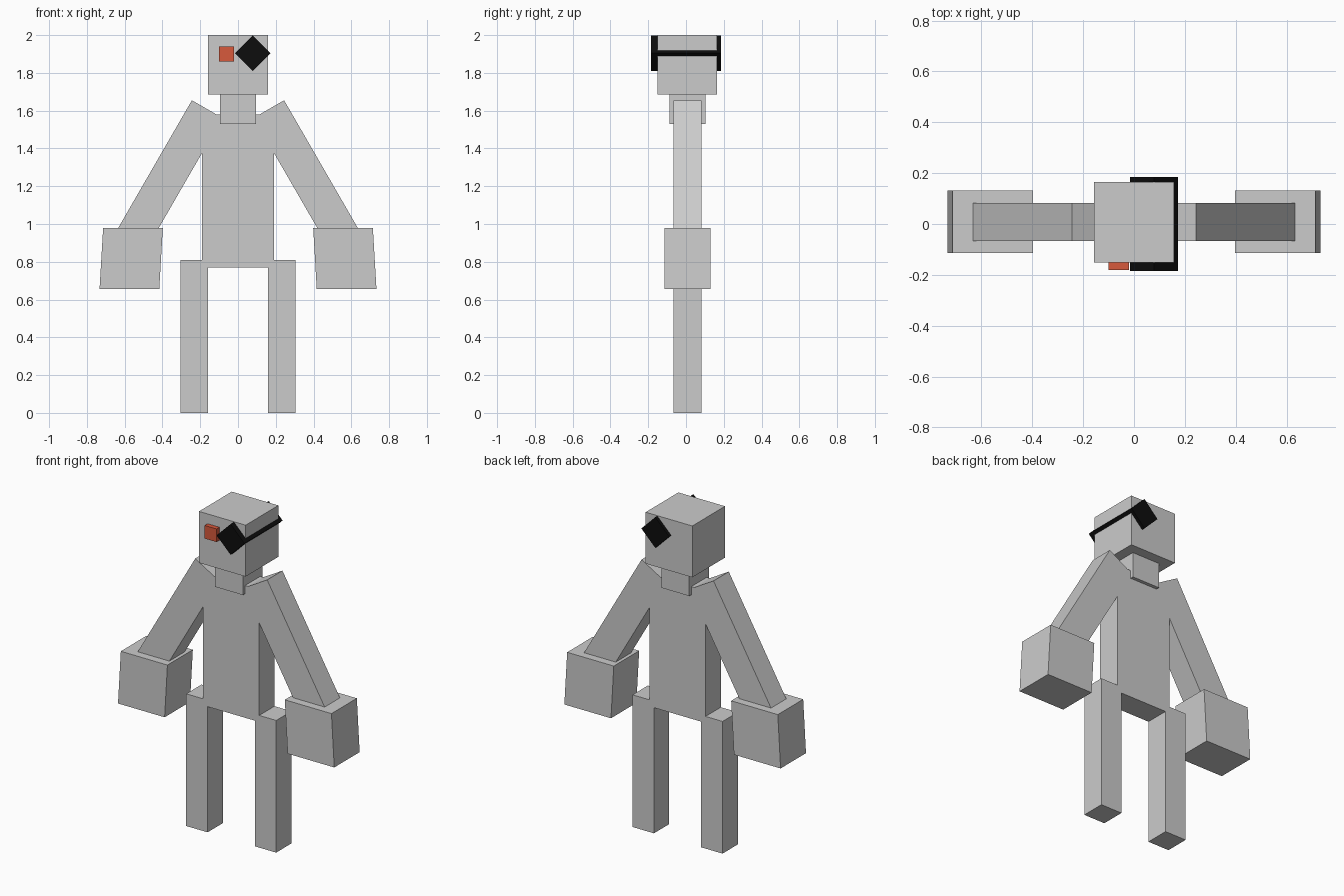
import bpy, bmesh
from mathutils import Vector

if "Cube" in bpy.data.objects:
    bpy.data.objects.remove(bpy.data.objects["Cube"])


def prism(name, profile, y0, y1, color=None):
    """Extrude an (x, z) profile from y0 to y1."""
    bm = bmesh.new()
    face = bm.faces.new([bm.verts.new((x, y0, z)) for x, z in profile])
    ext = bmesh.ops.extrude_face_region(bm, geom=[face])
    verts = [v for v in ext["geom"] if isinstance(v, bmesh.types.BMVert)]
    bmesh.ops.translate(bm, verts=verts, vec=(0, y1 - y0, 0))
    bmesh.ops.recalc_face_normals(bm, faces=bm.faces)
    mesh = bpy.data.meshes.new(name)
    bm.to_mesh(mesh)
    bm.free()
    obj = bpy.data.objects.new(name, mesh)
    bpy.context.collection.objects.link(obj)
    if color:
        mat = bpy.data.materials.new(name + "_color")
        mat.diffuse_color = color
        mat.use_nodes = True
        mat.node_tree.nodes["Principled BSDF"].inputs["Base Color"].default_value = mat.diffuse_color
        mesh.materials.append(mat)
    return obj


def rect(x0, x1, z0, z1):
    return [(x0, z0), (x1, z0), (x1, z1), (x0, z1)]


def pair(name, profile, y0, y1):
    """Build a part on the right side and its mirror on the left."""
    prism("right_" + name, profile, y0, y1)
    prism("left_" + name, [(-x, z) for x, z in profile], y0, y1)


CY = 0.008                              # body centre in depth
BODY = (CY - 0.074, CY + 0.074)         # shared depth of torso and limbs

# Head, neck and torso
prism("head", rect(-0.158, 0.158, 1.685, 2.0), -0.152, 0.165)
prism("neck", rect(-0.094, 0.094, 1.53, 1.69), CY - 0.095, CY + 0.095)
prism("torso", rect(-0.19, 0.19, 0.77, 1.58), *BODY)

# Legs
pair("leg", rect(0.16, 0.305, 0.0, 0.81), *BODY)

# Arms slope outwards from the shoulders by 30 degrees
top = Vector((0.244, 1.655))
along = Vector((0.5, -0.866)) * 0.782
across = Vector((-0.866, -0.5)) * 0.186
arm = [top, top + along, top + along + across, top + across]
pair("arm", [tuple(p) for p in arm], *BODY)

# Slanted block hands
pair("hand", [(0.398, 0.98), (0.714, 0.98), (0.733, 0.655), (0.417, 0.655)],
     CY - 0.123, CY + 0.123)

# Red eye and the black diamond patch that passes through the head
prism("eye", rect(-0.10, -0.02, 1.86, 1.94), -0.18, -0.10, (0.68, 0.1, 0.045, 1))
px, pz, r = 0.079, 1.904, 0.094
prism("eye_patch", [(px - r, pz), (px, pz - r), (px + r, pz), (px, pz + r)],
      -0.185, 0.185, (0.004, 0.004, 0.004, 1))
